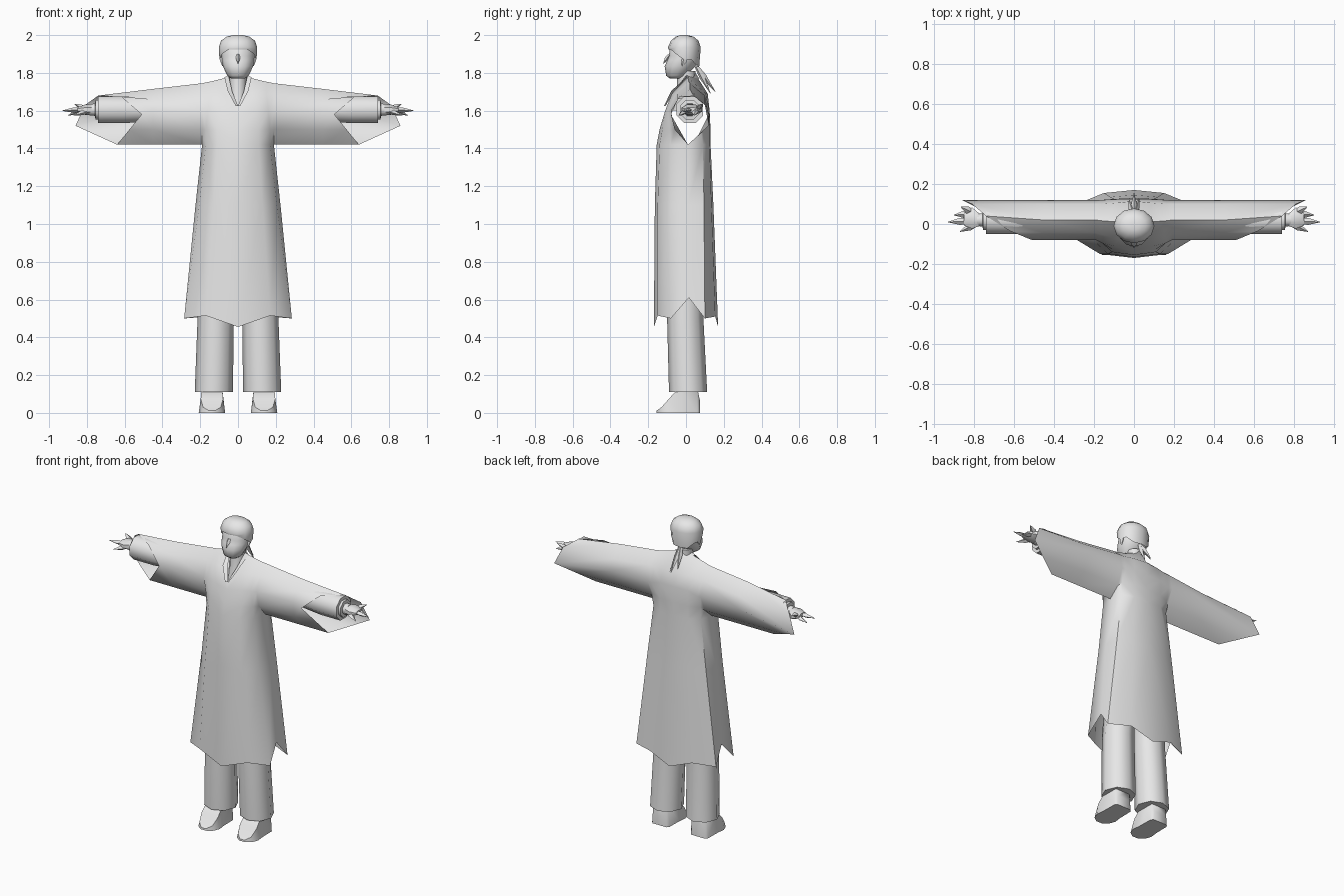
import bpy
import bmesh
from math import cos, sin, pi, radians
from mathutils import Vector

default_cube = bpy.data.objects.get("Cube")
if default_cube:
    bpy.data.objects.remove(default_cube, do_unlink=True)

# One plain grey for the whole figure
grey = bpy.data.materials.new("plain_grey")
grey.use_nodes = True
grey.diffuse_color = (0.8, 0.8, 0.8, 1)
grey.node_tree.nodes["Principled BSDF"].inputs["Base Color"].default_value = grey.diffuse_color

created_objects = []


def skin(bm, rings, closed=True, caps=False):
    """Bridge successive point rings with faces."""
    rows = [[bm.verts.new(point) for point in ring] for ring in rings]
    for lower, upper in zip(rows, rows[1:]):
        count = len(lower)
        for i in range(count if closed else count - 1):
            j = (i + 1) % count
            bm.faces.new((lower[i], lower[j], upper[j], upper[i]))
    if caps:
        bm.faces.new(rows[0])
        bm.faces.new(rows[-1])


def finish(bm, name, mirror=False):
    """Weld the mesh, link it as an object and mirror it if asked."""
    bmesh.ops.remove_doubles(bm, verts=bm.verts, dist=0.0005)
    bmesh.ops.recalc_face_normals(bm, faces=bm.faces)
    mesh = bpy.data.meshes.new(name)
    bm.to_mesh(mesh)
    bm.free()
    mesh.materials.append(grey)
    obj = bpy.data.objects.new(name, mesh)
    bpy.context.collection.objects.link(obj)
    if mirror:
        modifier = obj.modifiers.new("left_right", 'MIRROR')
        modifier.use_clip = True
        modifier.merge_threshold = 0.001
    created_objects.append(obj)
    return obj


def loft(name, rings, closed=True, caps=True, mirror=False):
    bm = bmesh.new()
    skin(bm, rings, closed, caps)
    return finish(bm, name, mirror)


def flat_ring(z, half_width, front, back, x=0, sides=8):
    """Horizontal oval ring between a front and a back y."""
    middle, depth = (front + back) / 2, (back - front) / 2
    angles = [2 * pi * i / sides for i in range(sides)]
    return [(x + half_width * sin(a), middle - depth * cos(a), z) for a in angles]


def arm_ring(x, radius, flatten=1.0, y=0.02, z=1.605, sides=8):
    """Upright ring around the arm axis."""
    angles = [2 * pi * (i + 0.5) / sides for i in range(sides)]
    return [(x, y + radius * cos(a), z + radius * flatten * sin(a)) for a in angles]


def spike(bm, start, end, width, height):
    """Tapering finger or hair strand with a diamond section."""
    start, end = Vector(start), Vector(end)
    along = (end - start).normalized()
    side = along.cross(Vector((0, 0, 1))).normalized()
    up = side.cross(along)
    rings = []
    for t, scale in ((0, 0.7), (0.4, 1), (1, 0.08)):
        centre = start.lerp(end, t)
        offsets = (side * width, up * height, -side * width, -up * height)
        rings.append([centre + offset * scale for offset in offsets])
    skin(bm, rings, caps=True)


# Robe skirt: half outlines from front centre round to back centre
robe = bmesh.new()
hem = [(0, -.17, .455), (.17, -.15, .515), (.285, -.08, .5), (.265, .015, .61),
       (.285, .1, .5), (.15, .155, .51), (0, .17, .455)]
hips = [(x, y, 1.1) for x, y in ((0, -.165), (.13, -.15), (.205, -.08), (.225, .01),
                                 (.21, .095), (.12, .135), (0, .145))]
chest = [(x, y, 1.42) for x, y in ((0, -.155), (.11, -.14), (.17, -.08), (.19, .01),
                                   (.17, .09), (.1, .125), (0, .13))]
skin(robe, [hem, hips, chest], closed=False)

# Robe sleeve: shoulder, elbow and slanted open cuff
shoulder_yz = ((.01, 1.42), (-.06, 1.5), (-.08, 1.6), (-.045, 1.69),
               (.02, 1.745), (.1, 1.68), (.12, 1.58), (.08, 1.48))
shoulder = [(.19, y, z) for y, z in shoulder_yz]
elbow = [(.45, y, z - (.03 if z > 1.65 else 0)) for y, z in shoulder_yz]
cuff = [(.64, .01, 1.42), (.575, -.035, 1.5), (.51, -.08, 1.58), (.62, -.035, 1.675),
        (.74, .04, 1.68), (.81, .1, 1.63), (.86, .12, 1.52), (.75, .065, 1.47)]
skin(robe, [shoulder, elbow, cuff])

# Robe chest and back: columns from the centre out to the shoulder
neck_side = (.06, .01, 1.775)
neck_outer = (.15, .015, 1.753)
neckline = (0, -.1, 1.625)
front_centre = [chest[0], (0, -.14, 1.5), (0, -.115, 1.58), (0, -.105, 1.61), neckline]
front_middle = [chest[1], (.11, -.125, 1.5), (.1, -.11, 1.6), (.075, -.075, 1.69), neck_side]
front_outer = [chest[2], (.17, -.085, 1.5), (.16, -.095, 1.6), (.15, -.055, 1.69), neck_outer]
skin(robe, [front_centre, front_middle, front_outer, shoulder[:5]], closed=False)
back_centre = [chest[6], (0, .13, 1.5), (0, .125, 1.6), (0, .115, 1.69), (0, .055, 1.785)]
back_middle = [chest[5], (.1, .125, 1.5), (.1, .123, 1.6), (.09, .105, 1.69), neck_side]
back_outer = [chest[4], (.17, .095, 1.5), (.165, .12, 1.58), (.16, .1, 1.68), neck_outer]
back_shoulder = [shoulder[i] for i in (0, 7, 6, 5, 4)]
skin(robe, [back_centre, back_middle, back_outer, back_shoulder], closed=False)
finish(robe, "robe", mirror=True)

# Folded collar along the neck opening
collar_inner = [(0, -.108, 1.625), (.03, -.065, 1.7), (.05, 0, 1.785), (0, .05, 1.8)]
collar_outer = [(.012, -.116, 1.625), (.055, -.078, 1.705), (.072, .005, 1.778), (0, .07, 1.77)]
loft("collar", [collar_inner, collar_outer], closed=False, caps=False, mirror=True)

# Neck
loft("neck", [flat_ring(1.6, .06, -.075, .06), flat_ring(1.7, .045, -.05, .05),
              flat_ring(1.81, .045, -.045, .05)])

# Head, lower jaw up to the brow
loft("head", [flat_ring(z, *size, sides=12) for z, size in (
    (1.77, (.035, -.085, -.02)), (1.785, (.057, -.105, .0)), (1.835, (.08, -.113, .05)),
    (1.865, (.086, -.1, .062)), (1.89, (.088, -.09, .068)), (1.95, (.088, -.085, .066)),
    (1.985, (.05, -.05, .04)))])

# Hair cap with a raised fringe and a lower nape
rim = []
for px, py, pz in flat_ring(1.87, .098, -.093, .07, sides=12):
    rim.append((px, py, pz + (.055 if py < -.08 else .03 if py < -.05 else -.035 if py > .04 else 0)))
hair = [flat_ring(z, *size, sides=12) for z, size in (
    (1.935, (.102, -.096, .078)), (1.97, (.09, -.08, .066)),
    (1.992, (.06, -.055, .04)), (2.0, (.025, -.03, .008)))]
bm = bmesh.new()
skin(bm, [rim] + hair)
bm.faces.new([bm.verts.new(point) for point in hair[-1]])
finish(bm, "hair")

# Nose and ears
bm = bmesh.new()
spike(bm, (0, -.088, 1.895), (0, -.12, 1.85), .012, .012)
finish(bm, "nose")
bm = bmesh.new()
spike(bm, (.086, -.005, 1.885), (.082, -.02, 1.835), .012, .018)
finish(bm, "ears", mirror=True)

# Ponytail of three strands
bm = bmesh.new()
for tip_x, tip_y, tip_z in ((0, .155, 1.7), (.025, .13, 1.69), (-.025, .12, 1.72)):
    spike(bm, (tip_x * 0.2, .055, 1.835), (tip_x, tip_y, tip_z), .015, .014)
finish(bm, "ponytail")

# Inner sleeves and wrists
loft("inner_sleeves", [arm_ring(.4, .06), arm_ring(.6, .077), arm_ring(.74, .077)], mirror=True)
loft("wrists", [arm_ring(.72, .055), arm_ring(.755, .055), arm_ring(.757, .035),
                arm_ring(.785, .033)], mirror=True)

# Hands with pointed fingers
loft("palms", [arm_ring(.77, .032), arm_ring(.81, .058, 0.5, y=.03),
               arm_ring(.85, .035, 0.4, y=.025)], mirror=True)
bm = bmesh.new()
for root, tip in (((.83, .015, 1.605), (.93, .01, 1.6)), ((.82, .05, 1.605), (.9, .045, 1.575)),
                  ((.79, .0, 1.6), (.87, -.038, 1.575)), ((.81, .06, 1.61), (.865, .085, 1.635))):
    spike(bm, root, tip, .018, .014)
finish(bm, "fingers", mirror=True)

# Trouser legs
loft("trousers", [flat_ring(.11, .101, -.09, .112, x=.128), flat_ring(.5, .096, -.1, .092, x=.118),
                  flat_ring(.95, .085, -.09, .09, x=.1)], mirror=True)

# Shoes: cross-sections from heel to toe
shoe_sections = []
for y, half, top in ((.075, .05, .06), (.06, .062, .13), (-.04, .064, .13),
                     (-.09, .07, .075), (-.13, .055, .03), (-.155, .02, .012)):
    shoe_sections.append([(.138 - half, y, 0), (.138 + half, y, 0),
                          (.138 + half * .85, y, top), (.138 - half * .85, y, top)])
loft("shoes", shoe_sections, mirror=True)

# Smooth shading with sharp creases kept
bpy.ops.object.select_all(action='DESELECT')
for obj in created_objects:
    obj.select_set(True)
bpy.context.view_layer.objects.active = created_objects[0]
bpy.ops.object.shade_smooth_by_angle(angle=radians(50))
